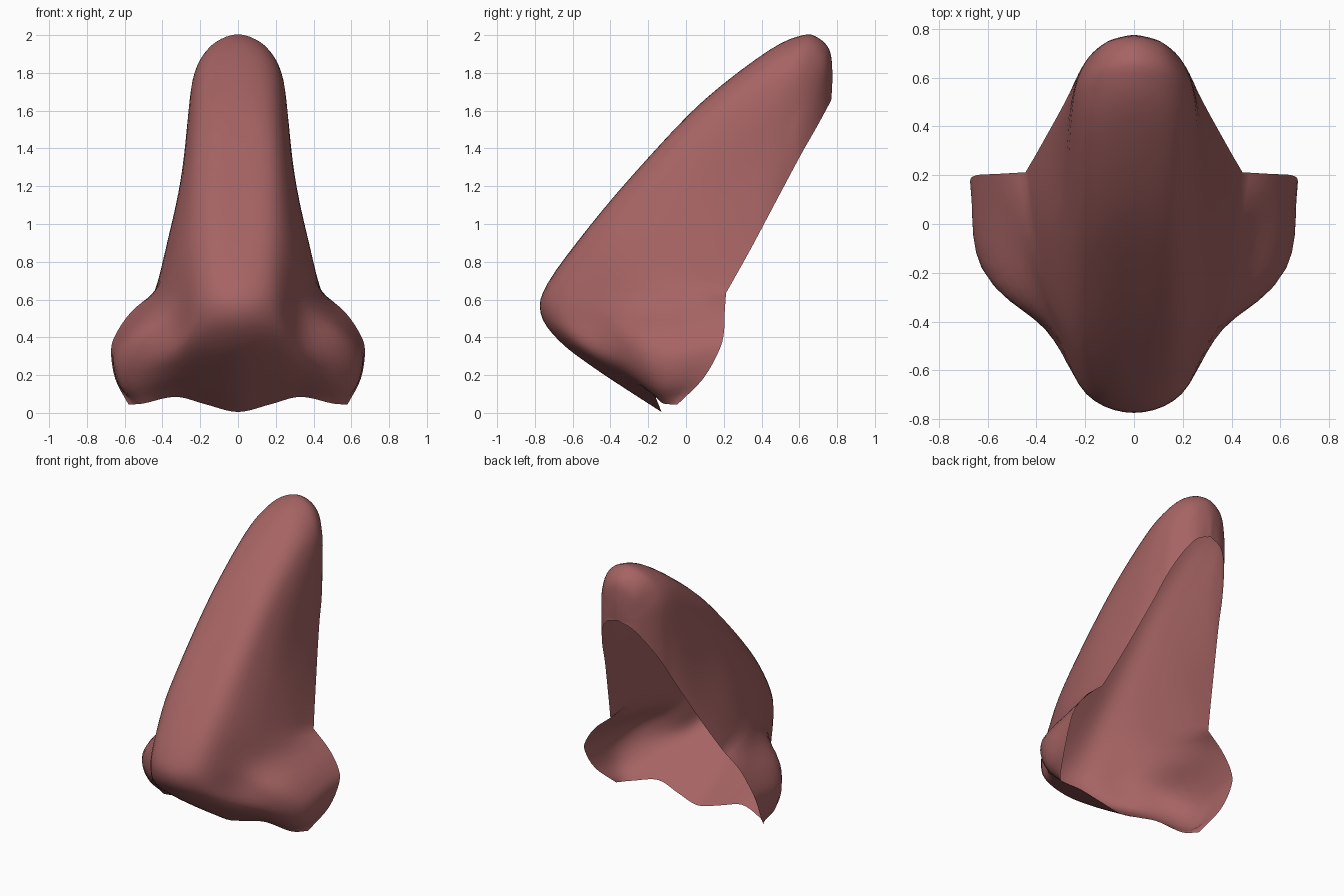
import bpy, bmesh
from mathutils import Vector

# Lengthwise profile curves (x, y, z), each from the rear top pole, over the top, to the bottom edge
bridge = [(0, .77, 1.66), (0, .775, 1.80), (0, .76, 1.92), (0, .70, 1.985), (0, .62, 2.0),
          (0, .44, 1.92), (0, .10, 1.66), (0, -.20, 1.35), (0, -.50, 1.0), (0, -.73, .69),
          (0, -.77, .53), (0, -.67, .38), (0, -.46, .22), (0, -.13, .005)]
bridge_edge = [(0, .77, 1.66), (.06, .765, 1.77), (.11, .74, 1.87), (.13, .67, 1.94), (.15, .57, 1.93),
               (.17, .38, 1.83), (.18, .06, 1.58), (.19, -.23, 1.28), (.19, -.50, .96), (.19, -.67, .68),
               (.20, -.69, .52), (.22, -.60, .37), (.20, -.42, .225), (.17, -.145, .045)]
flank = [(0, .77, 1.66), (.09, .755, 1.70), (.16, .71, 1.75), (.205, .64, 1.80), (.235, .55, 1.78),
         (.25, .40, 1.68), (.265, .12, 1.44), (.29, -.13, 1.15), (.31, -.36, .85), (.32, -.43, .62),
         (.34, -.44, .46), (.37, -.42, .31), (.36, -.32, .20), (.33, -.16, .085)]
wing = [(0, .77, 1.66), (.10, .75, 1.66), (.175, .695, 1.65), (.225, .62, 1.60), (.25, .54, 1.50),
        (.28, .43, 1.35), (.315, .23, 1.16), (.365, .05, .94), (.41, -.06, .70), (.46, -.13, .56),
        (.555, -.23, .42), (.625, -.18, .28), (.595, -.15, .14), (.50, -.12, .05)]
rim = [(0, .77, 1.66), (.10, .75, 1.62), (.175, .69, 1.51), (.23, .61, 1.37), (.265, .535, 1.23),
       (.31, .45, 1.07), (.36, .36, .90), (.405, .28, .755), (.445, .212, .635), (.565, .205, .535),
       (.645, .20, .42), (.672, .175, .33), (.65, .09, .18), (.58, -.045, .045)]


def spline(points, steps):
    """Smooth curve through all the points."""
    p = [Vector(q) for q in points]
    p = [2 * p[0] - p[1]] + p + [2 * p[-1] - p[-2]]
    out = []
    for i in range(1, len(p) - 2):
        a, b, c, d = p[i - 1:i + 3]
        for k in range(steps):
            t = k / steps
            out.append(.5 * (2 * b + (c - a) * t + (2 * a - 5 * b + 4 * c - d) * t * t
                             + (3 * b - a - 3 * c + d) * t ** 3))
    return out + [p[-2]]


def creased(points, steps, at):
    """Two smooth curves that meet in a crease."""
    return spline(points[:at + 1], steps)[:-1] + spline(points[at:], steps)


# Mirror the half profiles, then loft across them; side curves crease where the wing starts
half = [spline(bridge_edge, 4), spline(flank, 4), creased(wing, 4, 8), creased(rim, 4, 8)]
left = [[(-p.x, p.y, p.z) for p in c] for c in reversed(half)]
rows = [spline(r, 5) for r in zip(*(left + [spline(bridge, 4)] + half))]

bm = bmesh.new()
grid = [[bm.verts.new(p) for p in r] for r in rows]
for r0, r1 in zip(grid, grid[1:]):
    for j in range(len(r0) - 1):
        bm.faces.new((r0[j], r1[j], r1[j + 1], r0[j + 1]))
bmesh.ops.remove_doubles(bm, verts=bm.verts, dist=.0005)
for f in bm.faces:
    f.smooth = True
mesh = bpy.data.meshes.new("nose")
bm.to_mesh(mesh)
bm.free()

# Open-backed nose shell
nose = bpy.data.objects.new("nose", mesh)
bpy.context.collection.objects.link(nose)
skin = bpy.data.materials.new("skin")
skin.diffuse_color = (.38, .125, .125, 1)
mesh.materials.append(skin)
